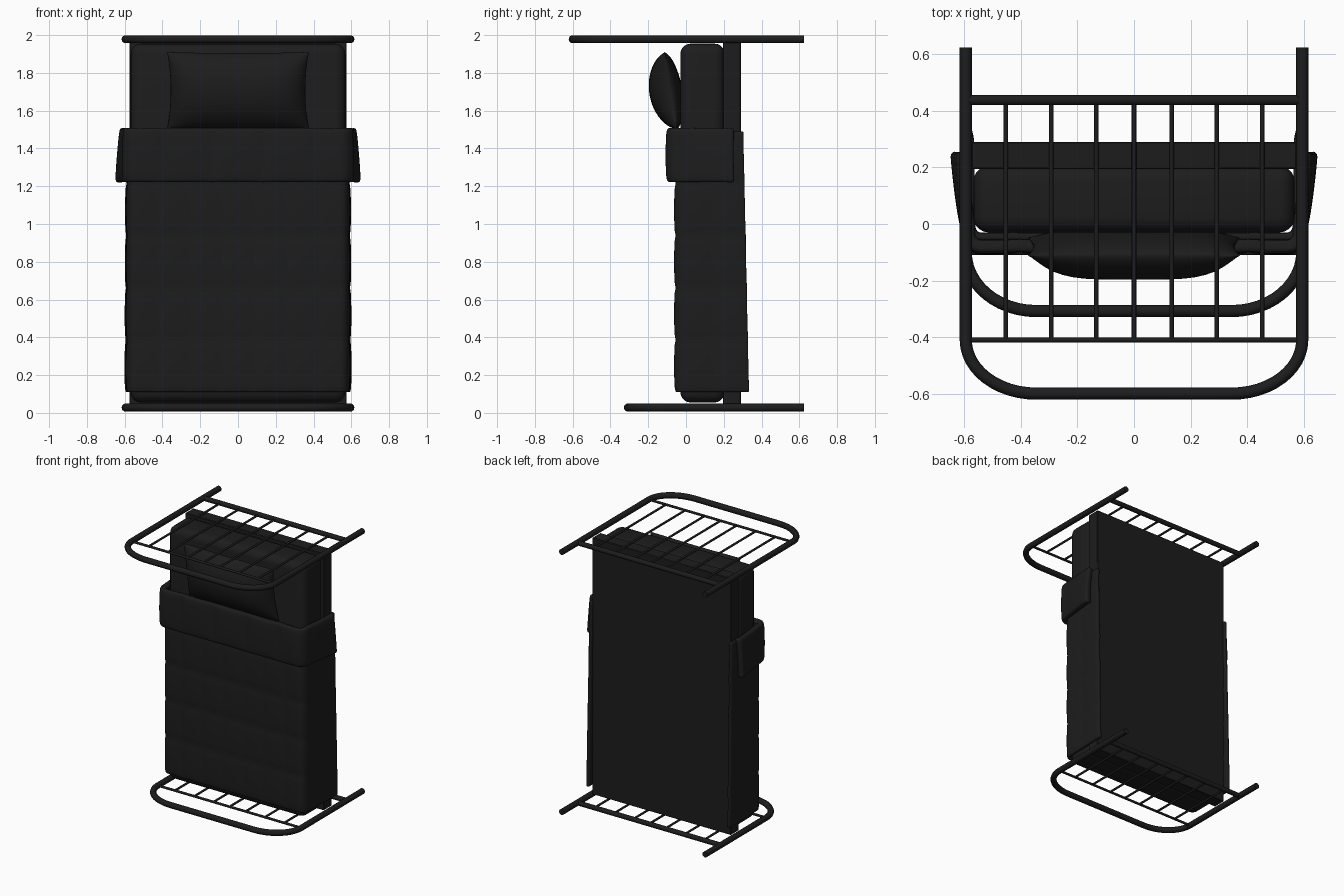
import bpy, bmesh, math
from mathutils import Vector, Matrix

if "Cube" in bpy.data.objects:
    bpy.data.objects.remove(bpy.data.objects["Cube"])

black = bpy.data.materials.new("black")
black.diffuse_color = (0.012, 0.012, 0.012, 1)
black.use_nodes = True
black.node_tree.nodes["Principled BSDF"].inputs["Base Color"].default_value = black.diffuse_color


def finish(ob, angle=40):
    bpy.ops.object.select_all(action='DESELECT')
    ob.select_set(True)
    bpy.context.view_layer.objects.active = ob
    bpy.ops.object.convert(target='MESH')
    ob.data.materials.clear()
    ob.data.materials.append(black)
    bpy.ops.object.shade_smooth_by_angle(angle=math.radians(angle))


def tube(name, paths, radius):
    cu = bpy.data.curves.new(name, 'CURVE')
    cu.dimensions = '3D'
    cu.bevel_depth = radius
    cu.bevel_resolution = 3
    cu.use_fill_caps = True
    for pts in paths:
        s = cu.splines.new('POLY')
        s.points.add(len(pts) - 1)
        for p, c in zip(s.points, pts):
            p.co = (*c, 1)
    ob = bpy.data.objects.new(name, cu)
    bpy.context.collection.objects.link(ob)
    finish(ob)


def box(name, x, y0, y1, z0, z1, bevel, segments):
    bpy.ops.mesh.primitive_cube_add(size=1, location=(0, (y0 + y1) / 2, (z0 + z1) / 2))
    ob = bpy.context.object
    ob.name = name
    ob.scale = (2 * x, y1 - y0, z1 - z0)
    bpy.ops.object.transform_apply(location=False, rotation=False, scale=True)
    m = ob.modifiers.new("bevel", 'BEVEL')
    m.width, m.segments = bevel, segments
    finish(ob)


def end_board(name, z, y_top, y_rail):
    # bent outer tube: leg, elliptical corner, top, corner, leg
    X, ax = 0.595, 0.25
    ay = y_rail - y_top
    right = [(X, 0.625, z)]
    for k in range(13):
        a = math.pi / 2 * k / 12
        right.append((X - ax + ax * math.cos(a), y_rail - ay * math.sin(a), z))
    tube(name + "_hoop", [right + [(-p[0], p[1], p[2]) for p in reversed(right)]], 0.0215)
    tube(name + "_lower_rail", [[(-X, 0.438, z), (X, 0.438, z)]], 0.018)
    tube(name + "_upper_rail", [[(-X, y_rail, z), (X, y_rail, z)]], 0.009)
    xs = (-0.453, -0.293, -0.133, 0, 0.133, 0.293, 0.453)
    tube(name + "_bars", [[(x, 0.438, z), (x, y_rail, z)] for x in xs], 0.008)


def drape(name, z0, z1, w, y_top, y_end, r, flare, hem, thick, puff, cols, rows, bevel):
    """Cloth over the mattress: sides flare towards the foot (z0), with quilted puffs."""
    prof = []   # x, y, outward normal, for the +x half from the middle out
    n_top, n_arc, n_side = 28, 8, 16
    for i in range(n_top):
        prof.append(((w - r) * i / n_top, y_top, 0, -1))
    for i in range(n_arc):
        a = math.pi / 2 * i / n_arc
        prof.append((w - r + r * math.sin(a), y_top + r - r * math.cos(a), math.sin(a), -math.cos(a)))
    for i in range(n_side + 1):
        prof.append((w, y_top + r + (y_end - y_top - r) * i / n_side, 1, 0))
    prof = [(-x, y, -nx, ny) for x, y, nx, ny in reversed(prof[1:])] + prof
    s, lens = 0, [0]
    for a, b in zip(prof, prof[1:]):
        s += math.hypot(b[0] - a[0], b[1] - a[1])
        lens.append(s)
    bm = bmesh.new()
    nz = rows * 10
    grid = []
    for j in range(nz + 1):
        v = j / nz
        row = []
        for (x, y, nx, ny), l in zip(prof, lens):
            t = max(0, (y - y_top) / (y_end - y_top))
            k = abs(math.sin(math.pi * cols * l / s) * math.sin(math.pi * rows * v)) ** 0.4
            d = puff * (k - 1)
            out = math.copysign(t * (flare[0] * (1 - v) + flare[1] * v), x)
            row.append(bm.verts.new((x + nx * d + out, y + ny * d + t * hem * (1 - v), z0 + (z1 - z0) * v)))
        grid.append(row)
    for j in range(nz):
        for i in range(len(prof) - 1):
            bm.faces.new((grid[j][i], grid[j][i + 1], grid[j + 1][i + 1], grid[j + 1][i]))
    me = bpy.data.meshes.new(name)
    bm.to_mesh(me)
    bm.free()
    ob = bpy.data.objects.new(name, me)
    bpy.context.collection.objects.link(ob)
    m = ob.modifiers.new("thickness", 'SOLIDIFY')
    m.thickness, m.offset = thick, -1
    m = ob.modifiers.new("round_hem", 'BEVEL')
    m.width, m.segments = bevel, 3
    m.limit_method, m.angle_limit = 'ANGLE', math.radians(60)
    finish(ob, 60)


# metal head and foot boards
end_board("headboard", 1.978, -0.60, -0.41)
end_board("footboard", 0.028, -0.308, -0.10)

# bed base and mattress
box("bed_base", 0.575, 0.195, 0.29, 0.04, 1.965, 0.004, 1)
box("mattress", 0.568, -0.03, 0.205, 0.055, 1.955, 0.055, 5)

# quilt and its folded-back top
drape("quilt", 0.11, 1.49, 0.592, -0.063, 0.305, 0.05, (0.012, 0.006), 0.03, 0.025, 0.008, 11, 5, 0.008)
drape("quilt_fold", 1.22, 1.51, 0.61, -0.108, 0.255, 0.07, (0.05, 0.025), 0.0, 0.045, 0.01, 7, 1, 0.015)

# pillow: rectangular cushion, pinched at the seam, leaning on the mattress
bm = bmesh.new()
N = 24
sides = []
for sgn in (-1, 1):
    g = []
    for j in range(N + 1):
        for i in range(N + 1):
            u, v = -math.cos(math.pi * i / N), -math.cos(math.pi * j / N)
            h = ((1 - u ** 4) * (1 - v * v)) ** 0.6
            x = 0.375 * u * (1 - 0.05 * (1 - v * v))
            z = 0.208 * v * (1 - 0.03 * (1 - u * u))
            g.append(bm.verts.new((x, sgn * h * (0.115 if sgn < 0 else 0.06), z)))
    for j in range(N):
        for i in range(N):
            a = j * (N + 1) + i
            f = [g[a], g[a + 1], g[a + N + 2], g[a + N + 1]]
            bm.faces.new(f if sgn < 0 else f[::-1])
bmesh.ops.remove_doubles(bm, verts=bm.verts, dist=1e-5)
bmesh.ops.transform(bm, matrix=Matrix.Translation((0, -0.08, 1.705)) @ Matrix.Rotation(math.radians(9), 4, 'X'), verts=bm.verts)
me = bpy.data.meshes.new("pillow")
bm.to_mesh(me)
bm.free()
pillow = bpy.data.objects.new("pillow", me)
bpy.context.collection.objects.link(pillow)
finish(pillow, 60)
